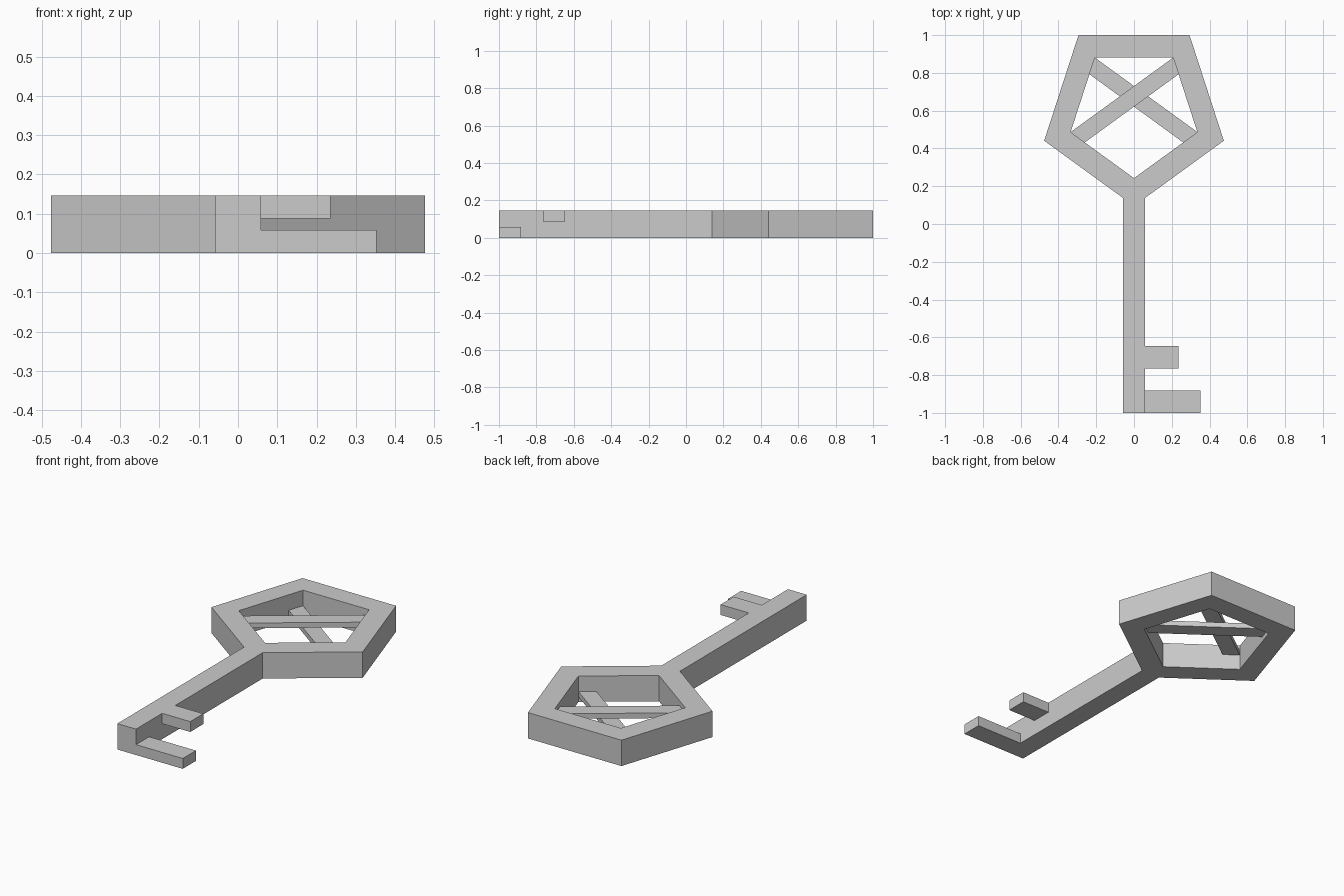
import bpy, bmesh
from math import sin, cos, pi
from mathutils import Vector

if "Cube" in bpy.data.objects:
    bpy.data.objects.remove(bpy.data.objects["Cube"])

U = 1 / 17                                   # design unit
H = 2.5 * U                                  # key thickness
R_OUT, R_IN = 8.5 * U, 6 * U                 # bow radii
CY = 1 - R_OUT * cos(pi / 5)                 # bow centre


def slab(name, polys, z0, z1):
    """Extrude adjoining flat polygons from z0 to z1 as one solid."""
    bm = bmesh.new()
    cache = {}

    def vert(p):
        key = (round(p[0], 5), round(p[1], 5))
        if key not in cache:
            cache[key] = bm.verts.new((p[0], p[1], z0))
        return cache[key]

    for poly in polys:
        bm.faces.new([vert(p) for p in poly])
    ext = bmesh.ops.extrude_face_region(bm, geom=bm.faces[:], use_keep_orig=True)
    moved = [g for g in ext["geom"] if isinstance(g, bmesh.types.BMVert)]
    bmesh.ops.translate(bm, verts=moved, vec=(0, 0, z1 - z0))
    bmesh.ops.recalc_face_normals(bm, faces=bm.faces[:])
    mesh = bpy.data.meshes.new(name)
    bm.to_mesh(mesh)
    bm.free()
    obj = bpy.data.objects.new(name, mesh)
    bpy.context.collection.objects.link(obj)
    return obj


def pentagon(r):
    """Counter-clockwise from the bottom corner."""
    return [(r * sin(i * 2 * pi / 5), CY - r * cos(i * 2 * pi / 5)) for i in range(5)]


def rect(x0, x1, y0, y1):
    return [(x0, y0), (x1, y0), (x1, y1), (x0, y1)]


# Bow and shaft: pentagon ring whose bottom corner opens into the shaft
out, inn = pentagon(R_OUT), pentagon(R_IN)
join_y = out[0][1] + U * (out[1][1] - out[0][1]) / out[1][0]
left, right = (-U, join_y), (U, join_y)
body = [[(-U, -1), (U, -1), right, inn[0], left],
        [right, out[1], inn[1], inn[0]],
        [out[4], left, inn[0], inn[4]]]
body += [[out[i], out[i + 1], inn[i + 1], inn[i]] for i in range(1, 4)]
slab("bow_and_shaft", body, 0, H)

# Teeth: long one flush with the bottom, short one flush with the top
slab("long_tooth", [rect(U, 6 * U, -1, -1 + 2 * U)], 0, U)
slab("short_tooth", [rect(U, 4 * U, -1 + 4 * U, -1 + 6 * U)], H - U, H)


# Crossed bars inside the bow, one above the other, ends sunk in the ring
def cross_bar(name, side, z0):
    a = Vector((-side * inn[1][0], inn[1][1]))
    b = Vector((side * inn[2][0], inn[2][1]))
    d = (b - a).normalized()
    n = Vector((d.y, -d.x)) * side * 1.5 * U
    a, b = a - d * U / 2, b + d * U / 2
    slab(name, [[a, b, b + n, a + n]], z0, z0 + U / 2)


cross_bar("upper_cross_bar", 1, 1.5 * U)
cross_bar("lower_cross_bar", -1, 0.5 * U)
